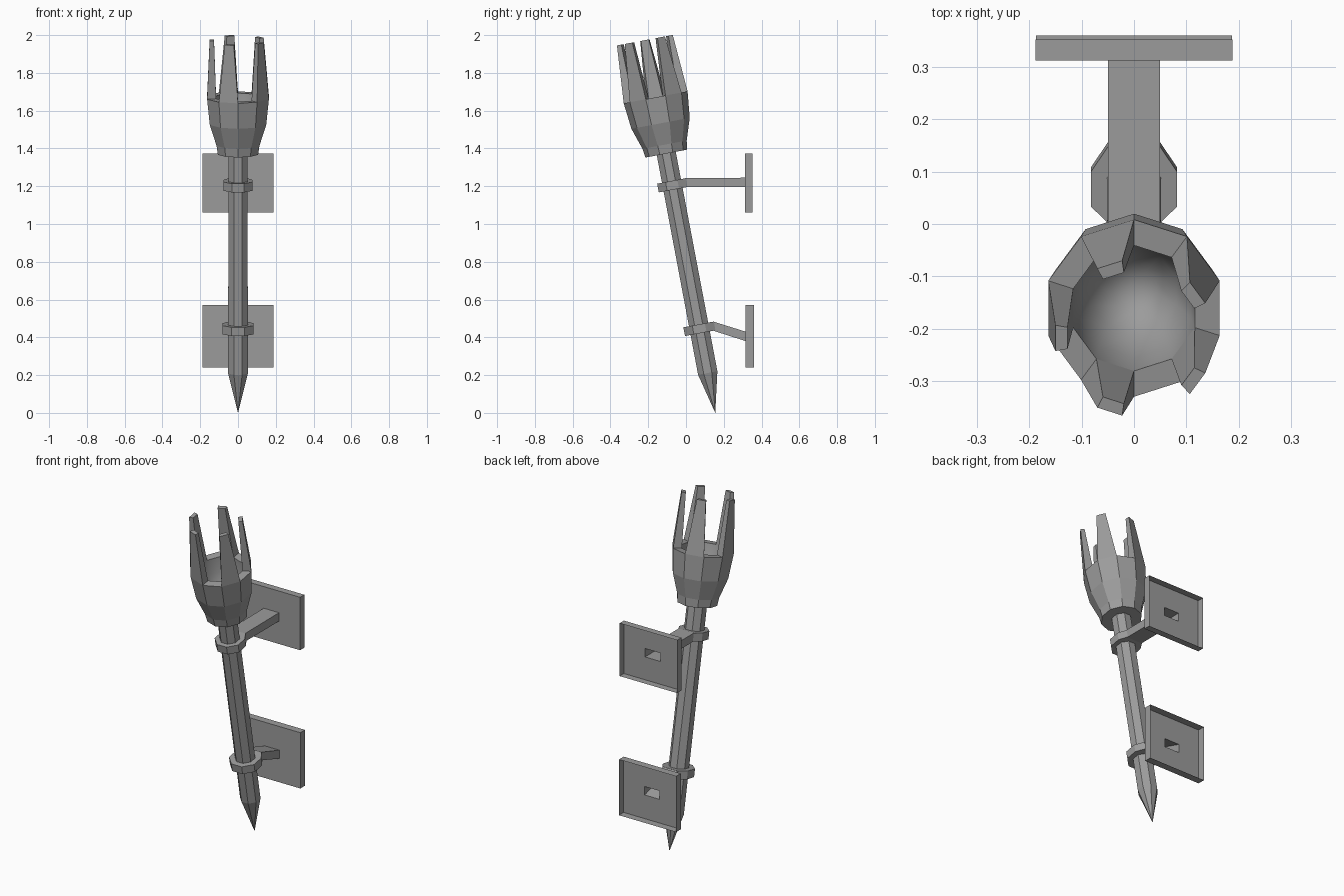
import bpy, bmesh
from math import sin, cos, pi, tan, radians
from mathutils import Matrix, Vector

cube = bpy.data.objects.get("Cube")
if cube:
    bpy.data.objects.remove(cube, do_unlink=True)

# One plain grey metal
METAL = (0.33, 0.33, 0.33, 1.0)
mat = bpy.data.materials.new("grey metal")
mat.use_nodes = True
mat.diffuse_color = METAL
mat.node_tree.nodes["Principled BSDF"].inputs["Base Color"].default_value = METAL

# The torch leans forward from its pointed foot
LEAN = Matrix.Translation((0, 0.155, 0)) @ Matrix.Rotation(radians(10.7), 4, 'X')


def finish(name, bm, matrix=None, fix_normals=True):
    if fix_normals:
        bmesh.ops.recalc_face_normals(bm, faces=bm.faces)
    mesh = bpy.data.meshes.new(name)
    bm.to_mesh(mesh)
    bm.free()
    mesh.materials.append(mat)
    obj = bpy.data.objects.new(name, mesh)
    bpy.context.collection.objects.link(obj)
    if matrix:
        obj.matrix_world = matrix
    return obj


def bridge(bm, a, b):
    """Join two vertex loops; a single-vertex loop makes a fan."""
    n = max(len(a), len(b))
    faces = []
    for i in range(n):
        j = (i + 1) % n
        quad = [a[i % len(a)], a[j % len(a)], b[j % len(b)], b[i % len(b)]]
        faces.append(bm.faces.new(list(dict.fromkeys(quad))))
    return faces


def lathe(bm, profile, sides, start):
    """Sweep (radius, height) pairs round the local z axis."""
    loops = []
    for r, h in profile:
        if r == 0:
            loops.append([bm.verts.new((0, 0, h))])
        else:
            angles = [start + 2 * pi * k / sides for k in range(sides)]
            loops.append([bm.verts.new((r * cos(a), r * sin(a), h)) for a in angles])
    return [bridge(bm, a, b) for a, b in zip(loops, loops[1:])]


# Pointed eight-sided shaft
OCT = 1 / cos(pi / 8)
bm = bmesh.new()
lathe(bm, [(0, 0), (0.052 * OCT, 0.215), (0.051 * OCT, 1.42), (0, 1.42)], 8, pi / 8)
finish("shaft", bm, LEAN)

# Ten-sided cup: faceted outside, smooth hollow inside
RIM = 1.70
bm = bmesh.new()
bands = lathe(bm, [(0, 1.397), (0.112, 1.397), (0.119, 1.445), (0.157, 1.56),
                   (0.172, RIM), (0.122, RIM),
                   (0.114, 1.61), (0.085, 1.53), (0.045, 1.485), (0, 1.47)], 10, pi / 2)
for band in bands[5:]:
    for face in band:
        face.smooth = True
finish("cup", bm, LEAN)

# Five tapering prongs on alternate sides of the rim
bm = bmesh.new()
half = tan(pi / 10)
for k in range(5):
    spin = Matrix.Rotation(pi / 2 + pi / 10 + 2 * pi * k / 5, 3, 'Z')

    def section(outer, inner, w_out, w_in, h):
        pts = [(outer, -w_out, h), (outer, w_out, h), (inner, w_in, h), (inner, -w_in, h)]
        return [bm.verts.new(spin @ Vector(p)) for p in pts]

    r_out, r_in = 0.172 * cos(pi / 10), 0.122 * cos(pi / 10)
    base = section(r_out, r_in, r_out * half, r_in * half, RIM)
    tip = section(0.150, 0.127, 0.025, 0.021, 2.008)
    bridge(bm, base, tip)
    bm.faces.new(tip)
    bm.faces.new(base[::-1])
finish("prongs", bm, LEAN)


# Clamp rings round the shaft, widened at the back to meet the arms
def clamp(name, height, apothem, thick):
    bm = bmesh.new()
    r = apothem * OCT
    lo, hi = height - thick / 2, height + thick / 2
    lathe(bm, [(0, lo), (r, lo), (r, hi), (0, hi)], 8, pi / 8)
    for v in bm.verts:
        if v.co.y > apothem * 0.95:
            v.co.x = 0.05 if v.co.x > 0 else -0.05
    finish(name, bm, LEAN)


clamp("upper_clamp", 1.226, 0.077, 0.047)
clamp("lower_clamp", 0.453, 0.082, 0.047)


# Open-backed wall plate whose front face runs into a hollow arm
def bracket(name, half_w, plate_z, plate_y, arm_z, arm_w, end_y, end_z):
    bm = bmesh.new()

    def rect(w, y, z):
        return [bm.verts.new(p) for p in
                ((-w, y, z[0]), (w, y, z[0]), (w, y, z[1]), (-w, y, z[1]))]

    loops = [rect(half_w, plate_y[1], plate_z), rect(half_w, plate_y[0], plate_z),
             rect(arm_w, plate_y[0], arm_z), rect(arm_w, end_y, end_z)]
    for a, b in zip(loops, loops[1:]):
        bridge(bm, b, a)
    bmesh.ops.reverse_faces(bm, faces=[f for f in bm.faces])
    finish(name, bm)


bracket("upper_bracket", 0.188, (1.06, 1.373), (0.312, 0.352),
        (1.195, 1.245), 0.05, -0.004, (1.195, 1.243))
bracket("lower_bracket", 0.187, (0.24, 0.57), (0.316, 0.36),
        (0.38, 0.43), 0.049, 0.145, (0.435, 0.483))
